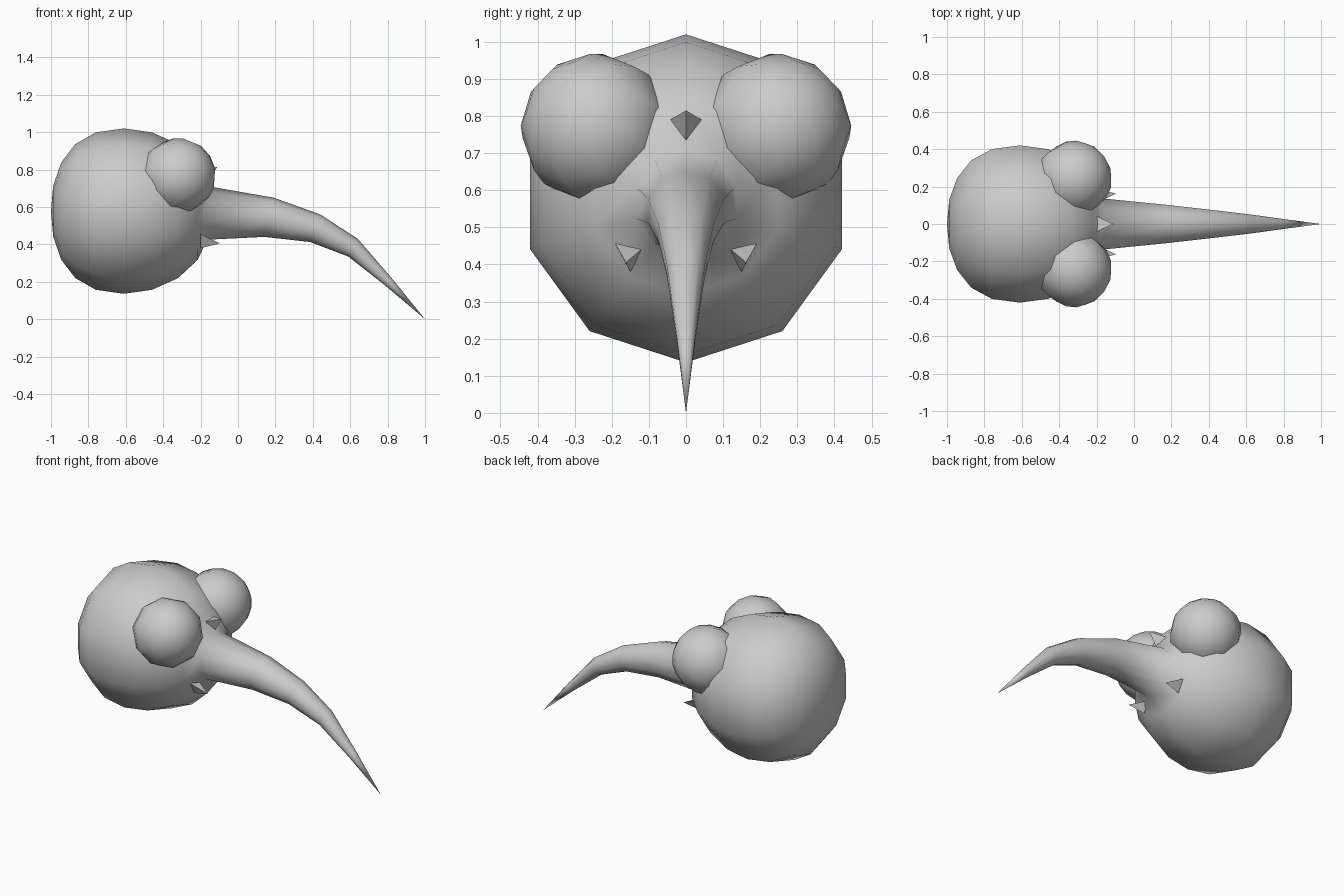
import bpy, bmesh, math
from mathutils import Vector

if "Cube" in bpy.data.objects:
    bpy.data.objects.remove(bpy.data.objects["Cube"])

SIDES = 10


def finish(bm, name, angle=None):
    bmesh.ops.recalc_face_normals(bm, faces=bm.faces)
    mesh = bpy.data.meshes.new(name)
    bm.to_mesh(mesh)
    bm.free()
    for p in mesh.polygons:
        p.use_smooth = angle is None
    ob = bpy.data.objects.new(name, mesh)
    bpy.context.collection.objects.link(ob)
    return ob


def tube(name, start, rings, end):
    """Skin 10-sided rings, each given by its top and bottom point in the xz plane."""
    bm = bmesh.new()
    loops = []
    for xt, zt, xb, zb in rings:
        c = Vector(((xt + xb) / 2, 0, (zt + zb) / 2))
        up = Vector((xt, 0, zt)) - c
        side = Vector((0, up.length, 0))
        loops.append([bm.verts.new(c + up * math.cos(a) + side * math.sin(a))
                      for a in (2 * math.pi * i / SIDES for i in range(SIDES))])
    for a, b in zip(loops, loops[1:]):
        for i in range(SIDES):
            j = (i + 1) % SIDES
            bm.faces.new((a[i], a[j], b[j], b[i]))
    for tip, loop in ((start, loops[0]), (end, loops[-1])):
        v = bm.verts.new(tip)
        for i in range(SIDES):
            bm.faces.new((loop[i], loop[(i + 1) % SIDES], v))
    return finish(bm, name)


# Round head flowing into the long drooping beak
CZ = 0.578
head = [(-0.988, 0.137), (-0.945, 0.26), (-0.87, 0.358), (-0.76, 0.421),
        (-0.61, 0.442), (-0.46, 0.421), (-0.32, 0.358), (-0.215, 0.26)]
rings = [(x, CZ + r, x, CZ - r) for x, r in head]
rings += [(-0.155, 0.71, -0.165, 0.425),
          (0.19, 0.65, 0.14, 0.44),
          (0.44, 0.56, 0.385, 0.413),
          (0.64, 0.43, 0.59, 0.335),
          (0.82, 0.222, 0.785, 0.182)]
tube("head_and_beak", (-1, 0, CZ), rings, (1, 0, 0))

# Bulging eyes, pole pointing forward and outward
for s, label in ((1, "left"), (-1, "right")):
    bm = bmesh.new()
    bmesh.ops.create_uvsphere(bm, u_segments=10, v_segments=10, radius=0.204)
    eye = finish(bm, label + "_eye")
    eye.location = (-0.322, 0.242 * s, 0.765)
    eye.rotation_euler = Vector((0.30, 0.22 * s, 0.19)).to_track_quat('Z', 'Y').to_euler()


# Small three-sided bristles around the beak
def bristle(name, base, tip):
    bm = bmesh.new()
    vs = [bm.verts.new(p) for p in base]
    top = bm.verts.new(tip)
    bm.faces.new(vs)
    for i in range(3):
        bm.faces.new((vs[i], vs[(i + 1) % 3], top))
    finish(bm, name, 0)


bristle("top_bristle", [(-0.20, -0.042, 0.79), (-0.20, 0.042, 0.79), (-0.16, 0, 0.735)],
        (-0.11, 0, 0.815))
for s, label in ((1, "left"), (-1, "right")):
    bristle(label + "_lower_bristle",
            [(-0.20, 0.112 * s, 0.448), (-0.20, 0.19 * s, 0.455), (-0.20, 0.15 * s, 0.38)],
            (-0.097, 0.162 * s, 0.405))
